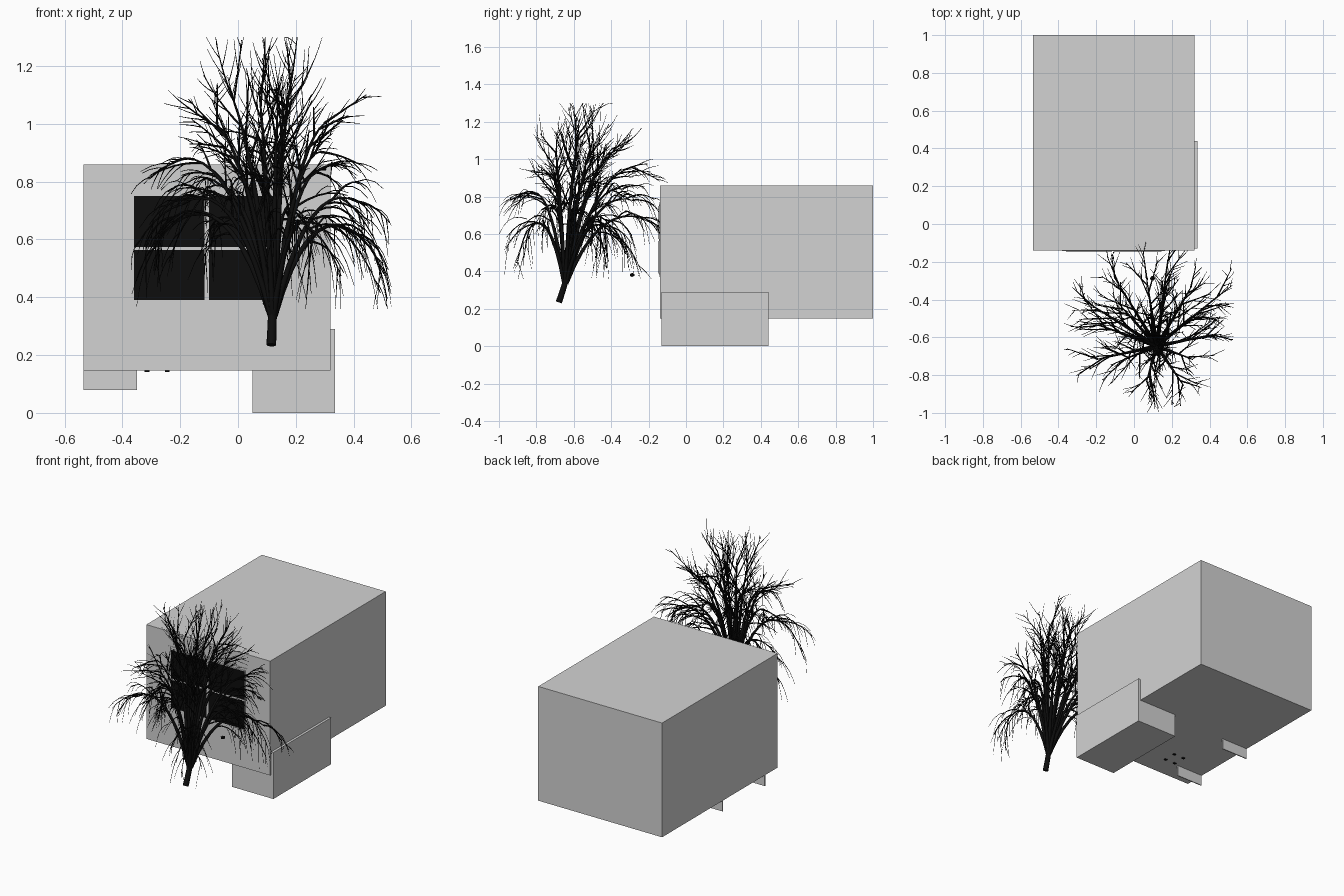
import bpy, bmesh, math, random
from mathutils import Vector

if "Cube" in bpy.data.objects:
    bpy.data.objects.remove(bpy.data.objects["Cube"])

random.seed(7)


def material(name, v):
    m = bpy.data.materials.new(name)
    m.diffuse_color = (v, v, v, 1)
    m.use_nodes = True
    m.node_tree.nodes["Principled BSDF"].inputs["Base Color"].default_value = m.diffuse_color
    return m


GREY = material("wall grey", 0.65)
BLACK = material("silhouette black", 0.004)


def box(name, lo, hi, mat):
    bm = bmesh.new()
    bmesh.ops.create_cube(bm, size=1)
    for v in bm.verts:
        v.co = [lo[i] + (v.co[i] + 0.5) * (hi[i] - lo[i]) for i in range(3)]
    me = bpy.data.meshes.new(name)
    bm.to_mesh(me)
    bm.free()
    me.materials.append(mat)
    ob = bpy.data.objects.new(name, me)
    bpy.context.collection.objects.link(ob)
    return ob


# House block, lower side block and the two thin support boards
box("house_block", (-0.535, -0.14, 0.147), (0.32, 1.0, 0.86), GREY)
box("lower_block", (0.05, -0.13, 0.0), (0.335, 0.44, 0.29), GREY)
for y in (-0.015, 0.40):
    box("support_board", (-0.535, y - 0.003, 0.08), (-0.35, y + 0.003, 0.15), GREY)

# Small pegs under the floor
for x in (-0.315, -0.245):
    for y in (0.0, 0.08):
        box("floor_peg", (x - 0.008, y - 0.006, 0.141), (x + 0.008, y + 0.006, 0.148), BLACK)

# Window: frame plate, raised inner frame and four dark panes
box("window_frame", (-0.38, -0.142, 0.37), (0.165, -0.139, 0.77), GREY)
box("window_sash", (-0.365, -0.144, 0.383), (0.15, -0.141, 0.757), GREY)
for x0, x1 in ((-0.36, -0.116), (-0.101, 0.145)):
    for z0, z1 in ((0.39, 0.563), (0.574, 0.75)):
        box("window_pane", (x0, -0.146, z0), (x1, -0.143, z1), BLACK)


def tubes(name, sides_res):
    """Curve that collects tapered branches."""
    cu = bpy.data.curves.new(name, 'CURVE')
    cu.dimensions = '3D'
    cu.bevel_depth = 1.0
    cu.bevel_resolution = sides_res
    cu.use_fill_caps = True
    cu.materials.append(BLACK)
    ob = bpy.data.objects.new(name, cu)
    bpy.context.collection.objects.link(ob)
    return cu


def bez(a, c, b, t):
    return a * (1 - t) ** 2 + c * (2 * t * (1 - t)) + b * t * t


def add_branch(cu, a, c, b, r0, r1, n):
    sp = cu.splines.new('POLY')
    sp.points.add(n)
    for i, p in enumerate(sp.points):
        t = i / n
        p.co = (*bez(a, c, b, t), 1)
        p.radius = r0 + (r1 - r0) * t


def keep_in(p):
    """Hold branch tips inside the crown bounds."""
    return Vector((min(max(p.x, -0.37), 0.53), min(max(p.y, -0.998), -0.07),
                   min(max(p.z, 0.36), 1.30)))


def rand_dir():
    return Vector([random.gauss(0, 1) for _ in range(3)]).normalized()


def shoot(a, c, b, t, spread, length, droop):
    """Side shoot leaving a parent curve at t: start, bend and tip."""
    s = bez(a, c, b, t)
    tan = (bez(a, c, b, min(t + 0.05, 1)) - bez(a, c, b, t - 0.05)).normalized()
    r = rand_dir()
    d = (tan + (r - tan * r.dot(tan)).normalized() * spread).normalized()
    mid = s + d * length * 0.55
    tip = keep_in(s + d * length + Vector((0, 0, -droop * length)))
    return s, keep_in(mid), tip


# Tree: leaning trunk, arching limbs, branches and twigs
trunk = tubes("tree_trunk", 2)
add_branch(trunk, Vector((0.115, -0.68, 0.235)), Vector((0.118, -0.66, 0.29)),
           Vector((0.12, -0.635, 0.38)), 0.017, 0.015, 4)
limbs = tubes("tree_limbs", 1)
branches = tubes("tree_branches", 0)
twigs = tubes("tree_twigs", 0)

COUNT = 20
for i in range(COUNT):
    lv = i / (COUNT - 1)
    ang = i * 2.39996 + 0.4
    rad = 0.35 * (1 - lv) ** 0.6 + 0.04
    a = Vector((0.12 + 0.006 * math.cos(ang), -0.645 + 0.006 * math.sin(ang), 0.335))
    b = Vector((0.09 + rad * math.cos(ang), -0.53 + rad * math.sin(ang),
                0.60 + 0.55 * lv + random.uniform(-0.05, 0.04)))
    c = a.lerp(b, 0.42)
    c.z = b.z + 0.22 * (1 - lv) - 0.22 * lv
    add_branch(limbs, a, c, b, 0.0115, 0.0025, 10)
    droop = 0.9 - 1.3 * lv
    for k in range(8):
        t = 0.38 + 0.6 * k / 7
        sb = shoot(a, c, b, t, 0.65, random.uniform(0.13, 0.24) * (1.25 - 0.5 * t), droop)
        add_branch(branches, *sb, 0.0045, 0.0015, 5)
        for j in range(4):
            tw = shoot(*sb, 0.35 + 0.18 * j, 0.6, random.uniform(0.05, 0.11), droop * 1.2)
            add_branch(twigs, *tw, 0.002, 0.0008, 3)

# Longest front twig
add_branch(twigs, Vector((0.11, -0.85, 0.68)), Vector((0.12, -0.95, 0.72)),
           Vector((0.13, -0.9985, 0.6)), 0.002, 0.0008, 5)

# Turn the curves into plain meshes
for ob in list(bpy.context.scene.objects):
    ob.select_set(ob.type == 'CURVE')
    if ob.type == 'CURVE':
        bpy.context.view_layer.objects.active = ob
bpy.ops.object.convert(target='MESH')

# Small loose clump beside the tree
bpy.ops.mesh.primitive_ico_sphere_add(subdivisions=1, radius=0.013, location=(0.098, -0.288, 0.381))
clump = bpy.context.object
clump.name = "loose_clump"
clump.scale = (1.1, 1.1, 0.85)
clump.data.materials.append(BLACK)
